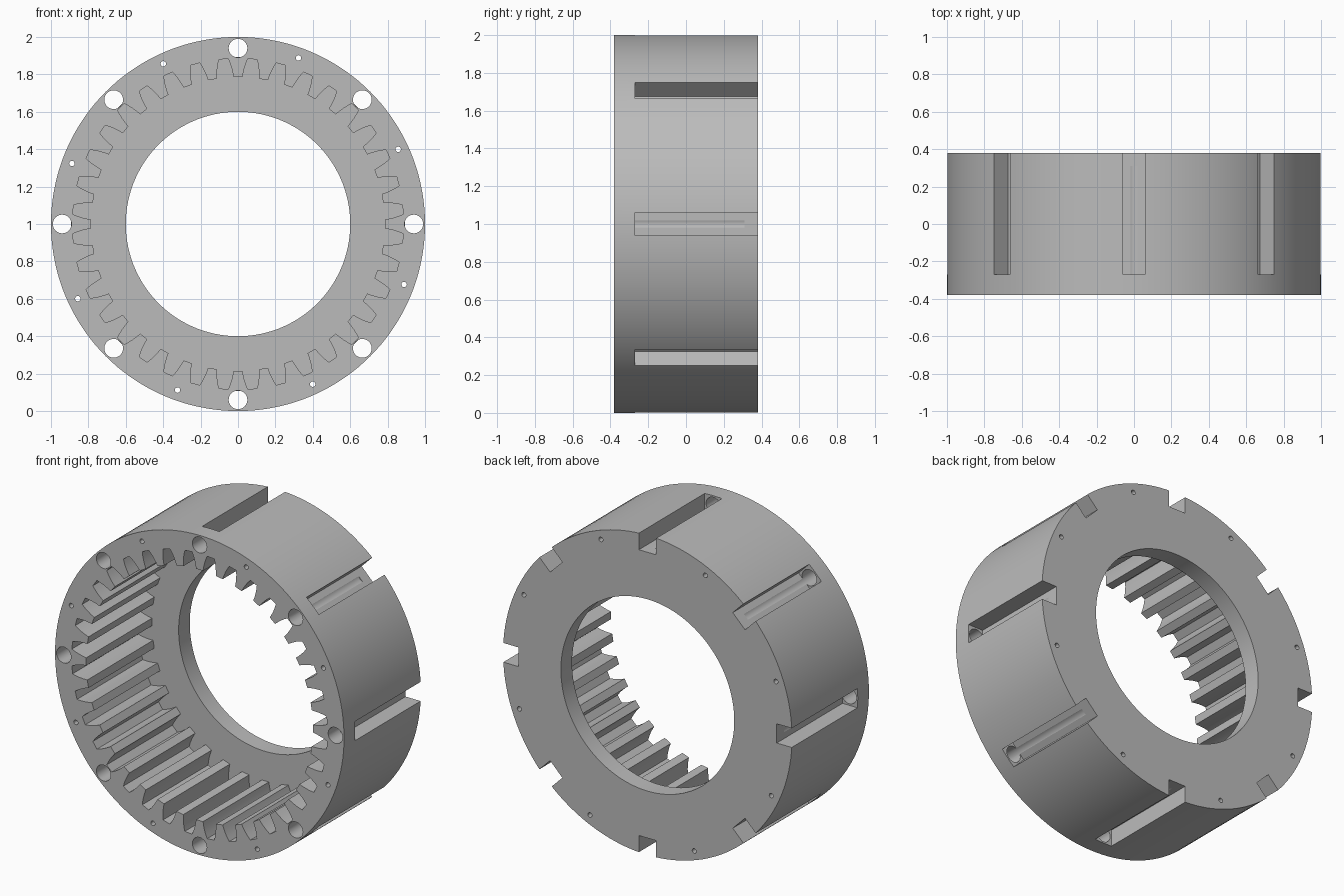
import bpy, bmesh
from math import sin, cos, pi, radians

cube = bpy.data.objects.get("Cube")
if cube:
    bpy.data.objects.remove(cube)

FRONT, BACK = -0.38, 0.38
PLATE = 0.27          # inner face of the back plate
SLOT_END = -0.27      # closed end of the outer slots
TEETH = 36


def circle(radius, count, cx=0.0, cz=0.0):
    return [(cx + radius * cos(2 * pi * i / count),
             cz + radius * sin(2 * pi * i / count)) for i in range(count)]


def prisms(name, outlines, y0, y1):
    """One object holding each x-z outline extruded from y0 to y1."""
    bm = bmesh.new()
    for outline in outlines:
        near = [bm.verts.new((x, y0, z + 1)) for x, z in outline]
        far = [bm.verts.new((x, y1, z + 1)) for x, z in outline]
        bm.faces.new(near)
        bm.faces.new(far[::-1])
        for i in range(len(near)):
            j = (i + 1) % len(near)
            bm.faces.new((near[j], near[i], far[i], far[j]))
    bmesh.ops.recalc_face_normals(bm, faces=bm.faces)
    mesh = bpy.data.meshes.new(name)
    bm.to_mesh(mesh)
    bm.free()
    obj = bpy.data.objects.new(name, mesh)
    bpy.context.collection.objects.link(obj)
    return obj


def holes(radius, pitch, start, sides):
    """Eight round outlines spaced evenly on a pitch circle."""
    angles = [radians(start + 45 * k) for k in range(8)]
    return [circle(radius, sides, pitch * cos(a), pitch * sin(a)) for a in angles]


def slot(angle):
    c, s = cos(angle), sin(angle)
    corners = [(0.894, -0.06), (1.1, -0.06), (1.1, 0.06), (0.894, 0.06)]
    return [(r * c - t * s, r * s + t * c) for r, t in corners]


# Internal gear outline: half tooth as (radius, half angle in degrees)
flank = [(0.785, 1.75), (0.81, 2.0), (0.835, 2.35), (0.86, 2.8), (0.885, 3.4)]
tooth = [(r, -a) for r, a in flank[::-1]] + flank
gear = []
for k in range(TEETH):
    for r, a in tooth:
        angle = radians(a + 360 / TEETH * k)
        gear.append((r * cos(angle), r * sin(angle)))

# Solid body and the shapes removed from it
body = prisms("ring_gear", [circle(1.0, 144)], FRONT, BACK)
cutters = [
    prisms("bore_cutter", [circle(0.6, 120)], -0.5, 0.5),
    prisms("gear_cutter", [gear], -0.5, PLATE),
    prisms("slot_cutter", [slot(radians(45 * k)) for k in range(8)], SLOT_END, 0.5),
    prisms("bolt_hole_cutter", holes(0.05, 0.94, 0, 32), -0.5, 0.31),
    prisms("pin_hole_cutter", holes(0.0145, 0.945, 25, 16), -0.5, 0.5),
]

bpy.ops.object.select_all(action='DESELECT')
body.select_set(True)
bpy.context.view_layer.objects.active = body
for cutter in cutters:
    cutter.hide_render = True
    mod = body.modifiers.new(cutter.name, 'BOOLEAN')
    mod.operation = 'DIFFERENCE'
    mod.solver = 'EXACT'
    mod.object = cutter
    bpy.ops.object.modifier_apply(modifier=mod.name)
for cutter in cutters:
    bpy.data.objects.remove(cutter)

# Plain grey metal
grey = bpy.data.materials.new("grey_metal")
grey.use_nodes = True
colour = (0.5, 0.5, 0.5, 1)
grey.diffuse_color = colour
grey.node_tree.nodes["Principled BSDF"].inputs["Base Color"].default_value = colour
body.data.materials.clear()
body.data.materials.append(grey)

bpy.ops.object.shade_smooth_by_angle(angle=radians(25))
